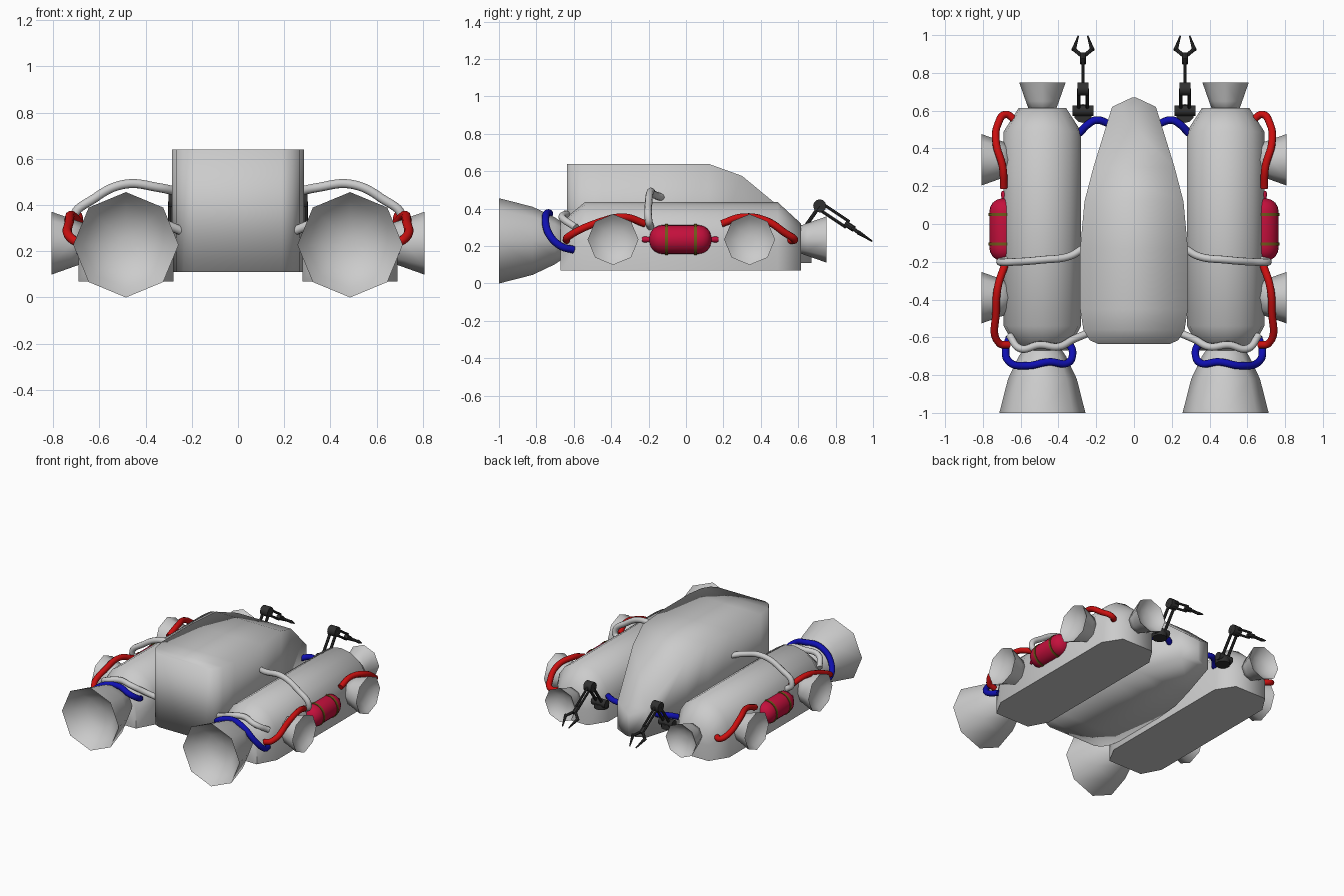
import bpy, bmesh, math
from mathutils import Vector

if "Cube" in bpy.data.objects:
    bpy.data.objects.remove(bpy.data.objects["Cube"])


def material(name, rgb):
    m = bpy.data.materials.new(name)
    m.diffuse_color = (*rgb, 1)
    m.use_nodes = True
    m.node_tree.nodes["Principled BSDF"].inputs["Base Color"].default_value = m.diffuse_color
    return m


RED = material("red_hose", (0.6, 0.005, 0.005))
BLUE = material("blue_hose", (0.005, 0.005, 0.45))
CRIMSON = material("crimson", (0.55, 0.005, 0.045))
OLIVE = material("olive", (0.16, 0.1, 0.01))
DARK = material("dark_metal", (0.03, 0.03, 0.03))


def finish(name, bm, mat=None, angle=35):
    bmesh.ops.recalc_face_normals(bm, faces=bm.faces)
    me = bpy.data.meshes.new(name)
    bm.to_mesh(me)
    bm.free()
    ob = bpy.data.objects.new(name, me)
    bpy.context.collection.objects.link(ob)
    if mat:
        me.materials.append(mat)
    bpy.ops.object.select_all(action='DESELECT')
    ob.select_set(True)
    bpy.context.view_layer.objects.active = ob
    bpy.ops.object.shade_smooth_by_angle(angle=math.radians(angle))
    return ob


def loft(name, rings, mat=None, angle=35):
    bm = bmesh.new()
    loops = [[bm.verts.new(p) for p in r] for r in rings]
    n = len(loops[0])
    for a, b in zip(loops, loops[1:]):
        for i in range(n):
            j = (i + 1) % n
            bm.faces.new((a[i], a[j], b[j], b[i]))
    bm.faces.new(loops[0])
    bm.faces.new(loops[-1])
    return finish(name, bm, mat, angle)


def lathe(name, center, axis, profile, sides=8, **kw):
    """Revolve (distance along axis, radius) pairs around the x or y axis."""
    c = Vector(center)
    rings = []
    for d, r in profile:
        ring = []
        for i in range(sides):
            t = 2 * math.pi * i / sides
            u, v = r * math.cos(t), r * math.sin(t)
            ring.append(c + (Vector((d, u, v)) if axis == 'x' else Vector((u, d, v))))
        rings.append(ring)
    return loft(name, rings, **kw)


def nozzle(name, center, axis, profile):
    """Octagonal bell whose mouth is closed by a dished inside."""
    (d0, _), (d1, r1) = profile[0], profile[-1]
    back = d0 - d1
    dish = [(d1 + back * .15, r1 * .82), (d1 + back * .3, r1 * .5), (d1 + back * .34, r1 * .15)]
    lathe(name, center, axis, profile + dish, angle=75)


def hose(name, pts, s, mat=None, r=0.02):
    cu = bpy.data.curves.new(name, 'CURVE')
    cu.dimensions = '3D'
    cu.bevel_depth = r
    cu.bevel_resolution = 3
    cu.use_fill_caps = True
    cu.resolution_u = 8
    sp = cu.splines.new('BEZIER')
    sp.bezier_points.add(len(pts) - 1)
    for bp, (x, y, z) in zip(sp.bezier_points, pts):
        bp.co = (s * x, y, z)
        bp.handle_left_type = bp.handle_right_type = 'AUTO'
    if mat:
        cu.materials.append(mat)
    bpy.context.collection.objects.link(bpy.data.objects.new(name, cu))


def rod(bm, a, b, r, r2=None, sides=8):
    a, b = Vector(a), Vector(b)
    m = (b - a).to_track_quat('Z', 'Y').to_matrix().to_4x4()
    m.translation = (a + b) / 2
    bmesh.ops.create_cone(bm, cap_ends=True, segments=sides, radius1=r,
                          radius2=r if r2 is None else r2, depth=(b - a).length, matrix=m)


# Central hull: box sections (y, half width, top) lofted to a wedge nose
hull = [(-.635, .19, .64), (-.615, .235, .64), (-.56, .268, .64), (-.45, .285, .64),
        (-.13, .285, .64), (.12, .262, .64), (.3, .215, .575), (.62, .116, .31), (.67, .01, .26)]
loft("central_hull", [[(-w, y, .11), (w, y, .11), (w, y, t), (-w, y, t)] for y, w, t in hull],
     angle=100)


def pod_ring(cx, y, w, top):
    spring = .07 + (top - .07) * .45
    arch = [(cx + w * math.cos(math.pi * i / 8), y, spring + (top - spring) * math.sin(math.pi * i / 8))
            for i in range(9)]
    return [(cx - w, y, .07), (cx + w, y, .07)] + arch


for s, side in ((-1, "left"), (1, "right")):
    cx = .485 * s
    # Side pod with flat bottom, arched top and tapered ends
    loft(f"pod_{side}", [pod_ring(cx, y, w, t) for y, w, t in
                         ((-.67, .135, .33), (-.54, .205, .435), (.49, .205, .435), (.615, .125, .32))],
         angle=60)

    # Main, rear and side nozzles: octagonal bells
    nozzle(f"main_nozzle_{side}", (cx, 0, .228), 'y',
           [(-.62, .07), (-.7, .125), (-.82, .182), (-1, .228)])
    nozzle(f"rear_nozzle_{side}", (cx, 0, .235), 'y', [(.6, .07), (.65, .088), (.75, .123)])
    for y, end in ((-.39, "front"), (.34, "rear")):
        nozzle(f"side_nozzle_{end}_{side}", (0, y, .235), 'x',
               [(s * .66, .085), (s * .72, .105), (s * .807, .136)])

    # Side tank: capsule with end valves and two straps
    tank = [(-.205, .01), (-.195, .016), (-.165, .014), (-.158, .04), (-.143, .06), (-.12, .073),
            (-.095, .078)]
    tank += [(-d, r) for d, r in reversed(tank)]
    lathe(f"tank_{side}", (.688 * s, -.03, .235), 'y', tank, sides=20, mat=CRIMSON, angle=45)
    for y, end in ((-.105, "front"), (.05, "rear")):
        lathe(f"tank_strap_{end}_{side}", (.688 * s, y, .235), 'y',
              [(-.008, .082), (.008, .082)], sides=20, mat=OLIVE)

    # Hoses
    hose(f"over_pod_hose_{side}", [(.27, -.13, .46), (.34, -.17, .475), (.49, -.19, .49),
                                   (.62, -.2, .43), (.71, -.2, .34), (.67, -.19, .3)], s)
    hose(f"front_hose_{side}", [(.25, -.58, .29), (.32, -.61, .32), (.4, -.65, .36),
                                (.5, -.64, .37), (.6, -.66, .35), (.66, -.59, .3)], s)
    hose(f"front_blue_hose_{side}", [(.35, -.62, .27), (.325, -.68, .3), (.35, -.735, .34),
                                     (.45, -.73, .375), (.56, -.75, .36), (.66, -.73, .26),
                                     (.68, -.67, .2), (.66, -.6, .18)], s, BLUE)
    hose(f"rear_blue_hose_{side}", [(.29, .48, .25), (.24, .53, .27), (.2, .55, .27),
                                    (.13, .53, .25)], s, BLUE)
    hose(f"front_red_hose_{side}", [(.66, -.64, .23), (.715, -.63, .25), (.73, -.46, .33),
                                    (.72, -.33, .355), (.685, -.22, .32)], s, RED)
    hose(f"rear_red_hose_{side}", [(.69, .19, .32), (.695, .3, .355), (.73, .43, .335),
                                   (.72, .53, .27), (.68, .58, .235), (.63, .55, .23)], s, RED)

    # Jointed grabber arm on the rear
    ax = .27 * s
    bm = bmesh.new()
    rod(bm, (ax, .585, .215), (ax, .585, .25), .05, sides=12)
    rod(bm, (ax - .055, .6, .255), (ax + .055, .6, .255), .028, sides=12)
    rod(bm, (ax - .03, .715, .415), (ax + .03, .715, .415), .035, sides=12)
    for o in (-.022, .022):
        rod(bm, (ax + o, .6, .25), (ax + o, .715, .415), .01)
    for o in (-.015, .015):
        rod(bm, (ax, .715 + o * .6, .415 + o), (ax, .865 + o * .6, .315 + o), .008)
    rod(bm, (ax, .85, .323), (ax, .9, .29), .016)
    for d in (-1, 1):
        rod(bm, (ax, .885, .3), (ax + d * .048, .925, .27), .01)
        rod(bm, (ax + d * .05, .92, .274), (ax + d * .025, .995, .226), .012, .004)
    finish(f"grabber_arm_{side}", bm, DARK)
